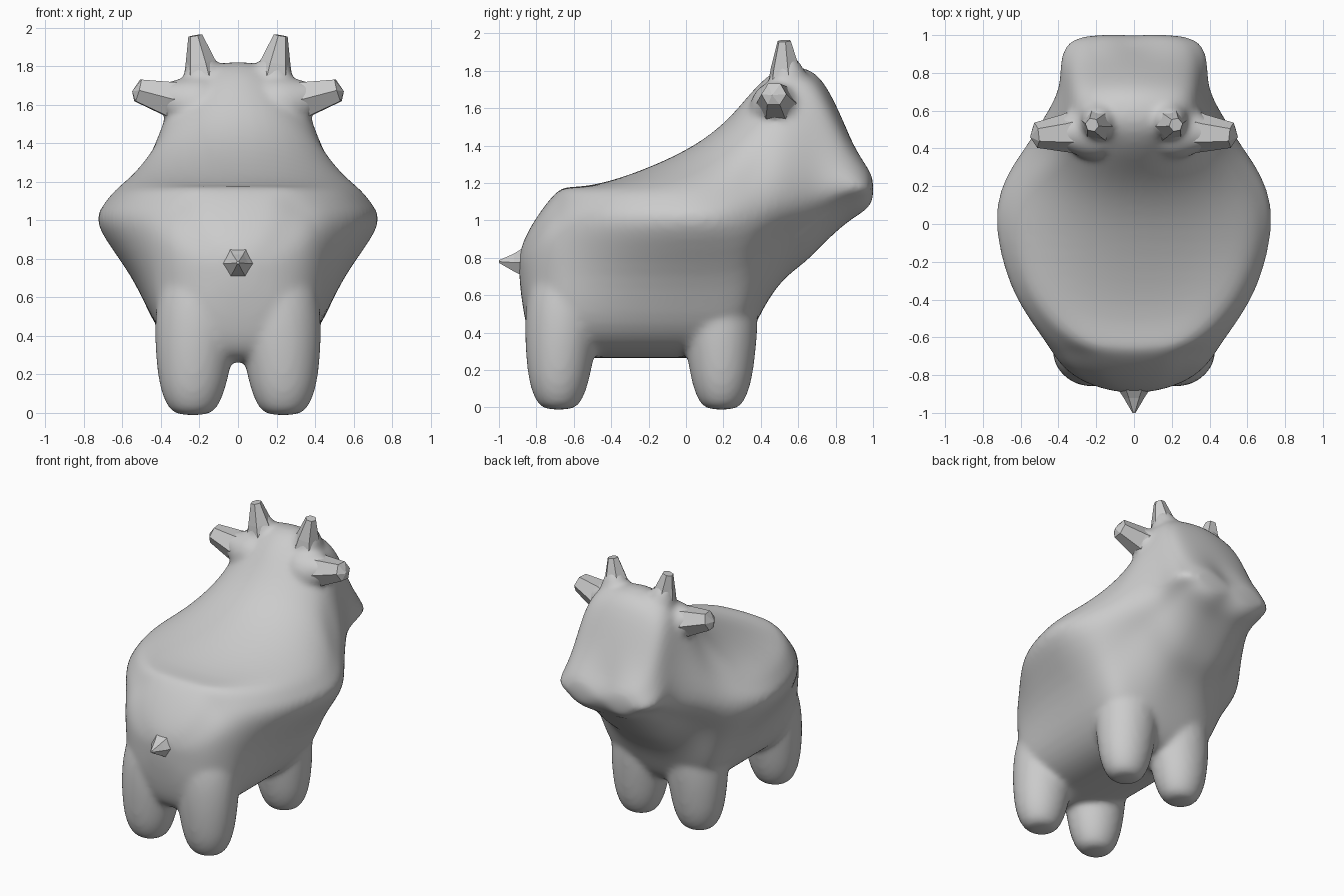
import bpy, bmesh
from math import cos, sin, pi
from mathutils import Vector

if "Cube" in bpy.data.objects:
    bpy.data.objects.remove(bpy.data.objects["Cube"])


def make_object(name, bm):
    bmesh.ops.recalc_face_normals(bm, faces=bm.faces)
    mesh = bpy.data.meshes.new(name)
    bm.to_mesh(mesh)
    bm.free()
    ob = bpy.data.objects.new(name, mesh)
    bpy.context.collection.objects.link(ob)
    return ob


def loft(bm, rings):
    """Skin a list of equal-length closed rings and cap both ends."""
    rows = [[bm.verts.new(p) for p in ring] for ring in rings]
    n = len(rows[0])
    for a, b in zip(rows, rows[1:]):
        for i in range(n):
            bm.faces.new((a[i], a[(i + 1) % n], b[(i + 1) % n], b[i]))
    bm.faces.new(rows[0])
    bm.faces.new(rows[-1])


def tube(bm, points, sides):
    """Tapered tube through (centre, radius) stations."""
    q = (Vector(points[-1][0]) - Vector(points[0][0])).to_track_quat('Z', 'Y')
    loft(bm, [[Vector(c) + q @ Vector((r * cos(2 * pi * k / sides), r * sin(2 * pi * k / sides), 0))
               for k in range(sides)] for c, r in points])


def section(y, zb, xb, xr, zr, xt, ze, zt):
    """Body cross-section: belly, side ridge, seat/head edge, top."""
    lift = min(0.16, (zr - zb) * 0.4)
    half = [(xb * 0.6, zb + lift * 0.1), (xb, zb + lift),
            (xb + (xr - xb) * 0.3, zb + lift + (zr - zb - lift) * 0.5),
            (xr, zr), (xt + (xr - xt) * 0.45, (zr + ze) / 2), (xt, ze),
            (xt * 0.55, ze + (zt - ze) * 0.65)]
    right = [(x, y, z) for x, z in half]
    left = [(-x, y, z) for x, z in reversed(half)]
    yc = y - 0.05 if y > 0.95 else y  # dent between the nostrils
    return [(0, yc, zb)] + right + [(0, yc, zt)] + left


# Body, seat, neck and head: y, belly z, belly half-width, ridge half-width,
# ridge z, upper edge half-width, upper edge z, top z
rows = [
    (-.895, .68, .06, .09, .77, .06, .81, .83),
    (-.845, .34, .26, .27, .80, .16, .92, .95),
    (-.76, .27, .36, .39, .92, .20, 1.05, 1.08),
    (-.68, .26, .41, .45, .97, .20, 1.15, 1.17),
    (-.64, .26, .42, .48, .99, .28, 1.175, 1.18),
    (-.54, .26, .43, .56, 1.0, .42, 1.175, 1.18),
    (-.34, .26, .43, .70, .99, .57, 1.18, 1.23),
    (0, .26, .43, .79, .99, .65, 1.18, 1.39),
    (.20, .26, .43, .75, .99, .59, 1.20, 1.55),
    (.32, .32, .42, .69, 1.0, .45, 1.36, 1.69),
    (.41, .53, .37, .63, 1.02, .34, 1.56, 1.78),
    (.52, .69, .33, .55, 1.06, .32, 1.75, 1.84),
    (.64, .77, .31, .46, 1.10, .32, 1.75, 1.83),
    (.74, .88, .28, .41, 1.14, .32, 1.66, 1.77),
    (.86, .99, .28, .42, 1.17, .30, 1.40, 1.50),
    (.96, 1.03, .27, .39, 1.17, .28, 1.28, 1.33),
    (1.01, 1.09, .19, .27, 1.16, .21, 1.22, 1.24),
]
bm = bmesh.new()
loft(bm, [section(*r) for r in rows])

# Four legs flaring up into the body: z, radius, inward shift
leg_profile = [(-.015, .09, 0), (.03, .135, 0), (.12, .175, 0), (.26, .20, .005),
               (.42, .22, .015), (.62, .225, .03), (.82, .18, .06), (.95, .1, .09)]
for sx in (-1, 1):
    for cy, sy in ((-.68, -1), (.19, .3)):
        loft(bm, [[(sx * (.235 - d) + 1.08 * r * cos(k * pi / 4 + pi / 8),
                    cy - sy * d + r * sin(k * pi / 4 + pi / 8), z)
                   for k in range(8)] for z, r, d in leg_profile])
    # Flared roots of the ears and horns
    tube(bm, [((sx * .12, .51, 1.58), .20), ((sx * .28, .49, 1.605), .17),
              ((sx * .36, .48, 1.635), .10), ((sx * .44, .475, 1.66), .06)], 8)
    tube(bm, [((sx * .17, .56, 1.68), .15), ((sx * .19, .54, 1.80), .10),
              ((sx * .21, .53, 1.90), .045)], 8)
body = make_object("body", bm)
sub = body.modifiers.new("round", 'SUBSURF')
sub.levels = sub.render_levels = 2
rem = body.modifiers.new("merge", 'REMESH')
rem.mode = 'VOXEL'
rem.voxel_size = 0.018
rem.use_smooth_shade = True
smo = body.modifiers.new("blend", 'SMOOTH')
smo.factor = 0.5
smo.iterations = 12


def spike(name, points, sides, tip=None):
    """Faceted horn, ear or tail, optionally with a pointed end."""
    bm = bmesh.new()
    tube(bm, points, sides)
    if tip:
        bm.faces.ensure_lookup_table()
        bmesh.ops.poke(bm, faces=[bm.faces[-1]])
        bm.verts.ensure_lookup_table()
        bm.verts[-1].co = tip
    return make_object(name, bm)


# Ears and horns, mirrored across x = 0
for s, side in ((-1, "left"), (1, "right")):
    spike("ear_" + side, [((s * .25, .50, 1.60), .13), ((s * .37, .48, 1.635), .10),
                          ((s * .52, .47, 1.675), .067)], 6, (s * .55, .46, 1.67))
    spike("horn_" + side, [((s * .18, .54, 1.72), .11), ((s * .195, .53, 1.82), .08),
                           ((s * .222, .525, 1.96), .037)], 6)

# Tail stub
spike("tail", [((0, -.82, .78), .12), ((0, -.92, .775), .055), ((0, -1.0, .78), .008)], 6)
